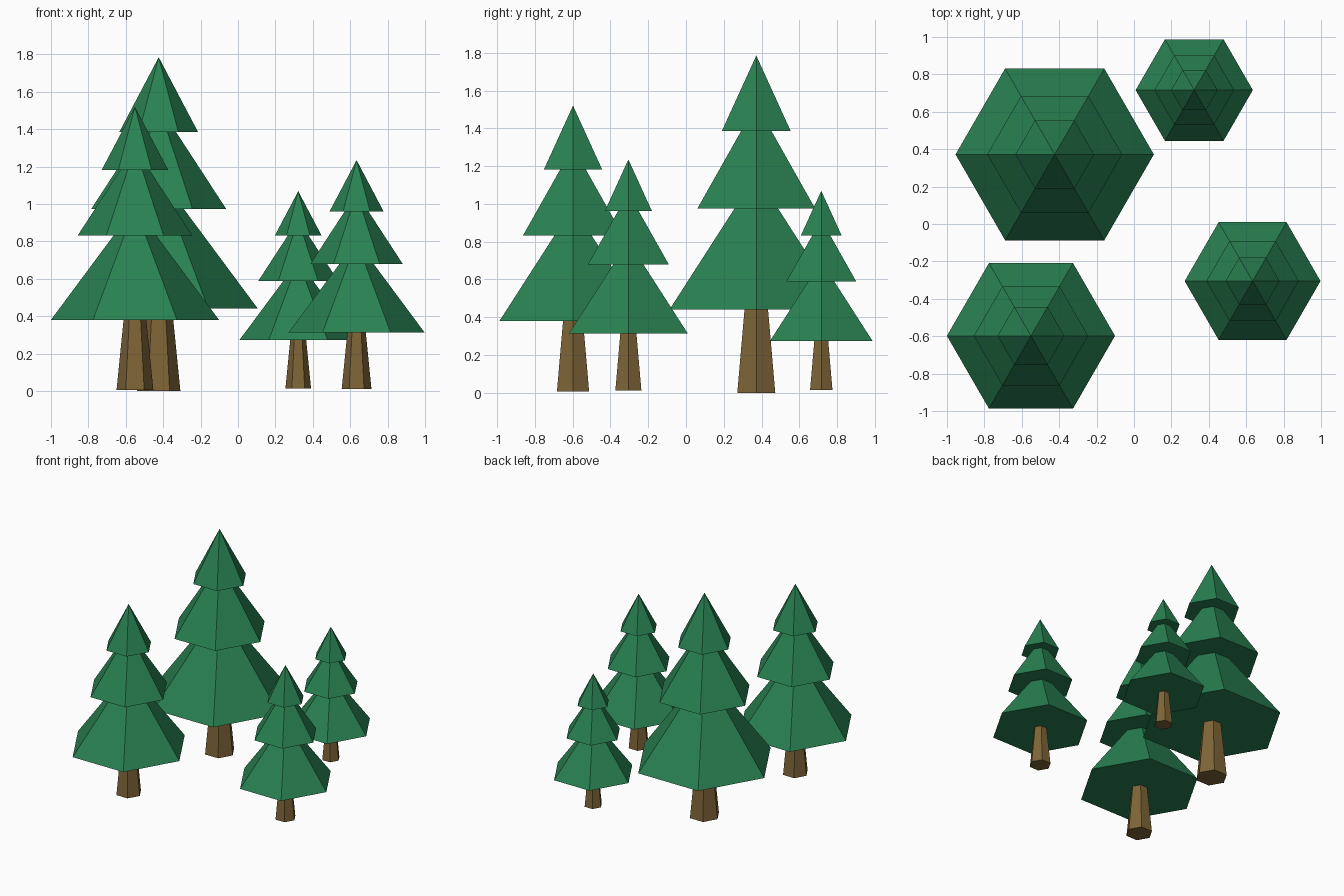
import bpy, bmesh
from math import cos, sin, tau

if "Cube" in bpy.data.objects:
    bpy.data.objects.remove(bpy.data.objects["Cube"])

SIDES = 6


def material(name, color):
    m = bpy.data.materials.new(name)
    m.diffuse_color = (*color, 1)
    m.use_nodes = True
    m.node_tree.nodes["Principled BSDF"].inputs["Base Color"].default_value = m.diffuse_color
    return m


leaf_mat = material("leaf_green", (0.022, 0.22, 0.084))
bark_mat = material("bark_brown", (0.205, 0.127, 0.038))


def hex_cone(name, loc, r_bottom, r_top, height, mat):
    """Closed six-sided cone or frustum with corners on the x axis."""
    bm = bmesh.new()

    def ring(r, z):
        return [bm.verts.new((r * cos(tau * i / SIDES), r * sin(tau * i / SIDES), z))
                for i in range(SIDES)]

    low = ring(r_bottom, 0)
    bm.faces.new(low[::-1])
    if r_top > 0:
        high = ring(r_top, height)
        bm.faces.new(high)
    else:
        apex = bm.verts.new((0, 0, height))
    for i in range(SIDES):
        j = (i + 1) % SIDES
        if r_top > 0:
            bm.faces.new((low[i], low[j], high[j], high[i]))
        else:
            bm.faces.new((low[i], low[j], apex))
    mesh = bpy.data.meshes.new(name)
    bm.to_mesh(mesh)
    bm.free()
    mesh.materials.append(mat)
    ob = bpy.data.objects.new(name, mesh)
    ob.location = loc
    bpy.context.collection.objects.link(ob)


# Branch tiers as fractions of tree height: base, radius, height
TIERS = [("lower", 0.247, 0.297, 0.40),
         ("middle", 0.546, 0.202, 0.31),
         ("upper", 0.776, 0.118, 0.224)]

# Trees: name, x, y, ground height, tree height
TREES = [("tall_tree", -0.424, 0.372, 0.0, 1.785),
         ("medium_tree", -0.551, -0.598, 0.007, 1.513),
         ("short_tree", 0.634, -0.305, 0.012, 1.223),
         ("small_tree", 0.322, 0.716, 0.014, 1.055)]

for name, x, y, z, h in TREES:
    hex_cone(name + "_trunk", (x, y, z), 0.065 * h, 0.038 * h, 0.27 * h, bark_mat)
    for tier, base, radius, height in TIERS:
        hex_cone(f"{name}_{tier}_branches", (x, y, z + base * h),
                 radius * h, 0, height * h, leaf_mat)
